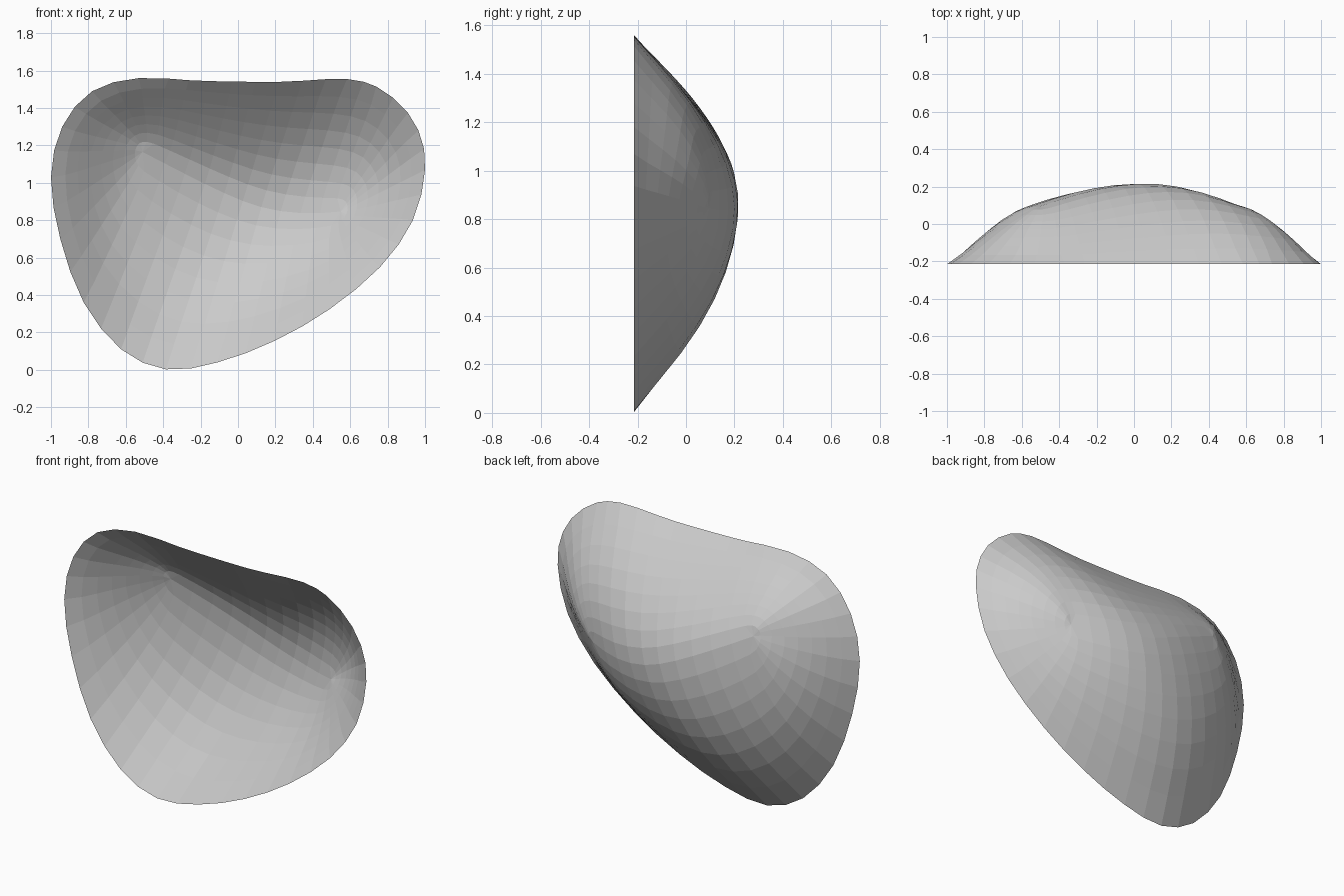
import bpy, bmesh
from mathutils import Vector

if "Cube" in bpy.data.objects:
    bpy.data.objects.remove(bpy.data.objects["Cube"])

RIM_Y = -0.215

# Outline of the open rim (x, z), clockwise from the top left
RIM = [(-.53, 1.56), (-.19, 1.545), (.22, 1.54), (.615, 1.552), (.83, 1.455),
       (.965, 1.28), (1.0, 1.07), (.935, .80), (.76, .55), (.49, .325),
       (.195, .155), (-.11, .04), (-.385, .003), (-.625, .11), (-.825, .36),
       (-.95, .70), (-1.0, 1.03), (-.94, 1.30), (-.78, 1.49)]

# Ridge at the bottom of the dish (x, z, depth behind the rim)
SPINE = [(-.48, 1.18, .310), (-.27, 1.07, .380), (-.06, .96, .420),
         (.12, .87, .430), (.33, .83, .390), (.52, .83, .310)]


def spline(points, s, closed):
    """Catmull-Rom point at index position s."""
    n = len(points)
    i = int(s // 1)
    if not closed:
        i = min(i, n - 2)
    f = s - i

    def get(k):
        return Vector(points[k % n] if closed else points[max(0, min(n - 1, k))])
    a, b, c, d = (get(i + k) for k in (-1, 0, 1, 2))
    return 0.5 * (2 * b + (c - a) * f + (2 * a - 5 * b + 4 * c - d) * f ** 2
                  + (3 * b - a - 3 * c + d) * f ** 3)


# Sections around the rim: start, end (rim index), spine start, spine end, segments
SECTIONS = [(0.5, 3.5, 0, 1, 10),     # top edge
            (3.5, 9.0, 1, 1, 11),     # fan at the right
            (9.0, 14.0, 1, 0, 10),    # lower edge
            (14.0, 19.5, 0, 0, 11)]   # fan at the left
STEPS = 8

bm = bmesh.new()
rays = []
for r0, r1, u0, u1, count in SECTIONS:
    for k in range(count):
        f = k / count
        rim = spline(RIM, r0 + (r1 - r0) * f, True)
        x, z, h = spline(SPINE, (u0 + (u1 - u0) * f) * (len(SPINE) - 1), False)
        way = Vector((x, z)) - rim
        # steep at the rim, levelling out at the ridge
        slope = 0.73 + 0.26 * abs(way.y) / way.length
        power = max(1.12, slope * way.length / h)
        ray = []
        for j in range(STEPS + 1):
            t = j / STEPS
            p = rim + way * t
            ray.append(bm.verts.new((p.x, RIM_Y + h * (1 - (1 - t) ** power), p.y)))
        rays.append(ray)

for a, b in zip(rays, rays[1:] + rays[:1]):
    for j in range(STEPS):
        bm.faces.new((a[j], b[j], b[j + 1], a[j + 1]))

# Join both sides along the ridge, soften it, then restore the full depth
bmesh.ops.remove_doubles(bm, verts=bm.verts, dist=0.0005)
inner = [v for v in bm.verts if not v.is_boundary]
for _ in range(6):
    bmesh.ops.smooth_vert(bm, verts=inner, factor=0.4,
                          use_axis_x=True, use_axis_y=True, use_axis_z=True)
scale = 0.43 / (max(v.co.y for v in inner) - RIM_Y)
for v in inner:
    v.co.y = RIM_Y + (v.co.y - RIM_Y) * scale
bmesh.ops.recalc_face_normals(bm, faces=bm.faces)

mesh = bpy.data.meshes.new("dished_shell")
bm.to_mesh(mesh)
bm.free()
bpy.context.collection.objects.link(bpy.data.objects.new("dished_shell", mesh))
